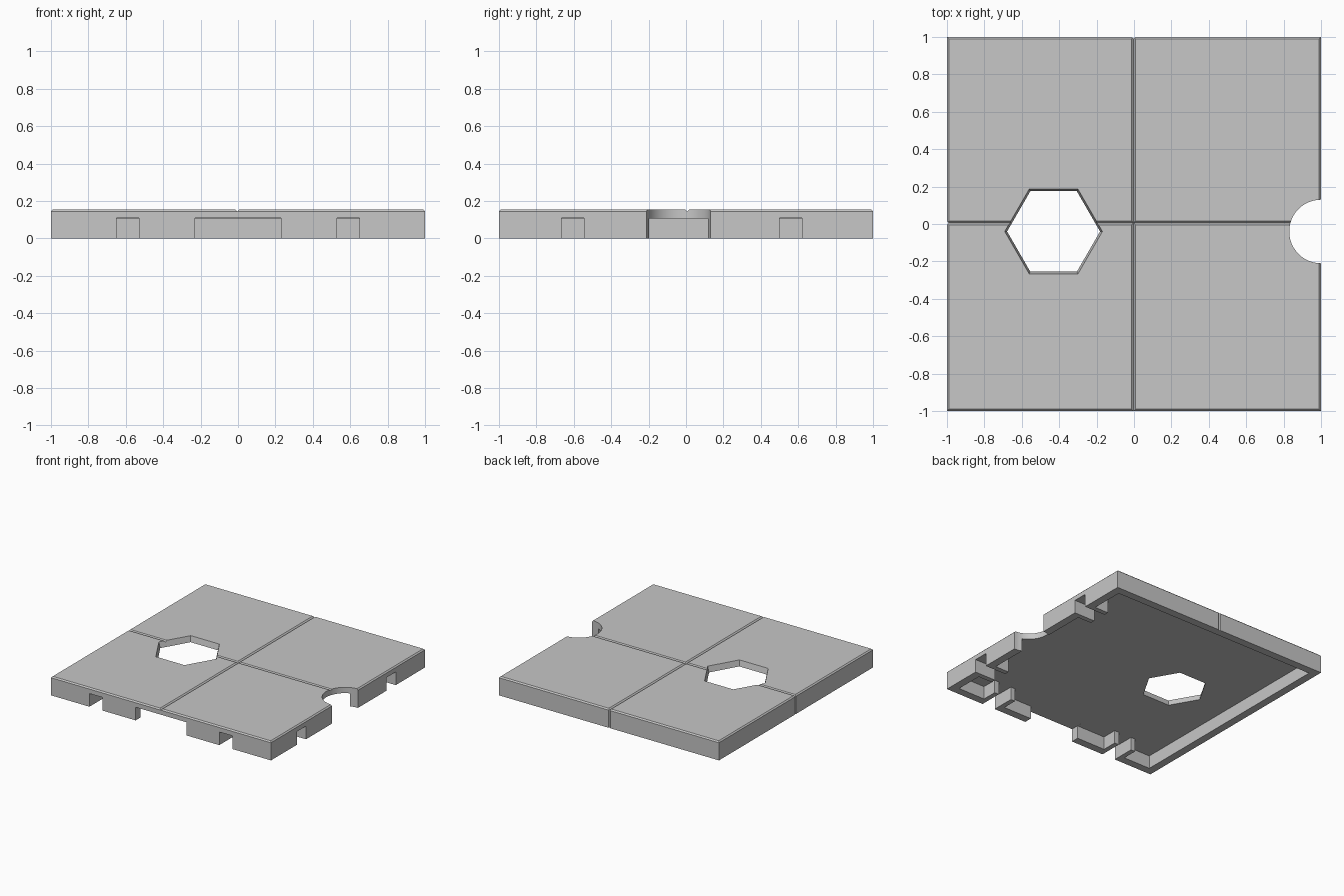
import bpy, bmesh, math
from mathutils import Matrix, Vector

cube = bpy.data.objects.get("Cube")
if cube:
    bpy.data.objects.remove(cube, do_unlink=True)

TOP, CEILING, WALL = 0.155, 0.107, 0.065
HALF = 1.0
SLOT, CHEEK, REACH = 0.06, 0.04, 0.19

stone = bpy.data.materials.new("stone_grey")
stone.use_nodes = True
colour = (0.57, 0.57, 0.57, 1)
stone.diffuse_color = colour
stone.node_tree.nodes["Principled BSDF"].inputs["Base Color"].default_value = colour


def make_object(name, bm):
    bmesh.ops.recalc_face_normals(bm, faces=bm.faces)
    mesh = bpy.data.meshes.new(name)
    bm.to_mesh(mesh)
    bm.free()
    mesh.materials.append(stone)
    obj = bpy.data.objects.new(name, mesh)
    bpy.context.collection.objects.link(obj)
    return obj


def box(name, x0, x1, y0, y1, z0, z1, chamfer=0):
    bm = bmesh.new()
    bmesh.ops.create_cube(bm, size=1)
    bmesh.ops.scale(bm, vec=(x1 - x0, y1 - y0, z1 - z0), verts=bm.verts)
    bmesh.ops.translate(bm, vec=((x0 + x1) / 2, (y0 + y1) / 2, (z0 + z1) / 2), verts=bm.verts)
    if chamfer:
        rim = [e for e in bm.edges if all(v.co.z > CEILING for v in e.verts)]
        bmesh.ops.bevel(bm, geom=rim, offset=chamfer, segments=1, affect="EDGES")
    return make_object(name, bm)


def prism(name, sides, bottom, top, centre, length, turn=Matrix.Identity(4)):
    """Regular or tapered prism around a centre, extruded from one polygon."""
    bm = bmesh.new()
    rings = []
    for radius, z in ((bottom, -length / 2), (top, length / 2)):
        angles = [2 * math.pi * i / sides for i in range(sides)]
        rings.append([bm.verts.new((radius * math.cos(a), radius * math.sin(a), z))
                      for a in angles])
    low, high = rings
    bm.faces.new(low[::-1])
    bm.faces.new(high)
    for i in range(sides):
        j = (i + 1) % sides
        bm.faces.new((low[i], low[j], high[j], high[i]))
    bmesh.ops.transform(bm, matrix=Matrix.Translation(Vector(centre)) @ turn, verts=bm.verts)
    return make_object(name, bm)


def volume(mesh):
    bm = bmesh.new()
    bm.from_mesh(mesh)
    result = bm.calc_volume(signed=True)
    bm.free()
    return result


def cut(target, cutter):
    """Subtract the cutter, taking the first solver that gives a sound solid."""
    before = volume(target.data)
    for solver in ("MANIFOLD", "EXACT", "FLOAT"):
        modifier = target.modifiers.new("cut", "BOOLEAN")
        modifier.operation = "DIFFERENCE"
        modifier.solver = solver
        modifier.object = cutter
        bpy.context.view_layer.update()
        evaluated = target.evaluated_get(bpy.context.evaluated_depsgraph_get())
        mesh = bpy.data.meshes.new_from_object(evaluated)
        target.modifiers.clear()
        if 0.3 * before < volume(mesh) < before:
            target.data = mesh
            break
    bpy.data.objects.remove(cutter, do_unlink=True)


# Slab with chamfered upper rim
tile = box("floor_tile", -HALF, HALF, -HALF, HALF, 0, TOP, chamfer=0.01)

# Hollow underside and wide opening in the front wall
inner = HALF - WALL
cut(tile, box("hollow", -inner, inner, -inner, inner, -0.1, CEILING))
cut(tile, box("front_opening", -0.23, 0.23, -1.1, -0.9, -0.1, CEILING + 0.001))

# Tapered hexagonal hole and round notch in the side
cut(tile, prism("hexagon_hole", 6, 0.23, 0.275, (-0.43, -0.04, 0.122), 0.17))
cut(tile, prism("round_notch", 48, 0.17, 0.17, (HALF, -0.04, 0.1), 0.5))

# Clip slots through the walls, each flanked by two inner cheeks
for x in (-0.59, 0.59):
    cut(tile, box("slot", x - SLOT, x + SLOT, -1.1, -0.9, -0.1, CEILING + 0.001))
    for edge in (x - SLOT - CHEEK, x + SLOT):
        box("front_clip_cheek", edge, edge + CHEEK, -inner - 0.005, REACH - HALF,
            0, CEILING + 0.005)
for y in (-0.605, 0.56):
    cut(tile, box("slot", 0.9, 1.1, y - SLOT, y + SLOT, -0.1, CEILING + 0.001))
    for edge in (y - SLOT - CHEEK, y + SLOT):
        box("side_clip_cheek", HALF - REACH, inner + 0.005, edge, edge + CHEEK,
            0, CEILING + 0.005)

# Paving joints across the top and down the outer walls
GROOVE, SIDE = 0.012, 0.01
JX, JY = -0.003, 0.006
along_x = Matrix.Rotation(math.pi / 2, 4, "Y")
along_y = Matrix.Rotation(math.pi / 2, 4, "X")
cut(tile, prism("joint", 4, GROOVE, GROOVE, (JX, 0, TOP + 0.001), 2.2, along_y))
cut(tile, prism("joint", 4, GROOVE, GROOVE, (0, JY, TOP + 0.001), 2.2, along_x))
cut(tile, prism("joint", 4, SIDE, SIDE, (JX, HALF + 0.001, 0.1), 0.5))
cut(tile, prism("joint", 4, SIDE, SIDE, (-HALF - 0.001, JY, 0.1), 0.5))

bpy.ops.object.select_all(action="DESELECT")
tile.select_set(True)
bpy.context.view_layer.objects.active = tile
bpy.ops.object.shade_smooth_by_angle(angle=math.radians(20))
